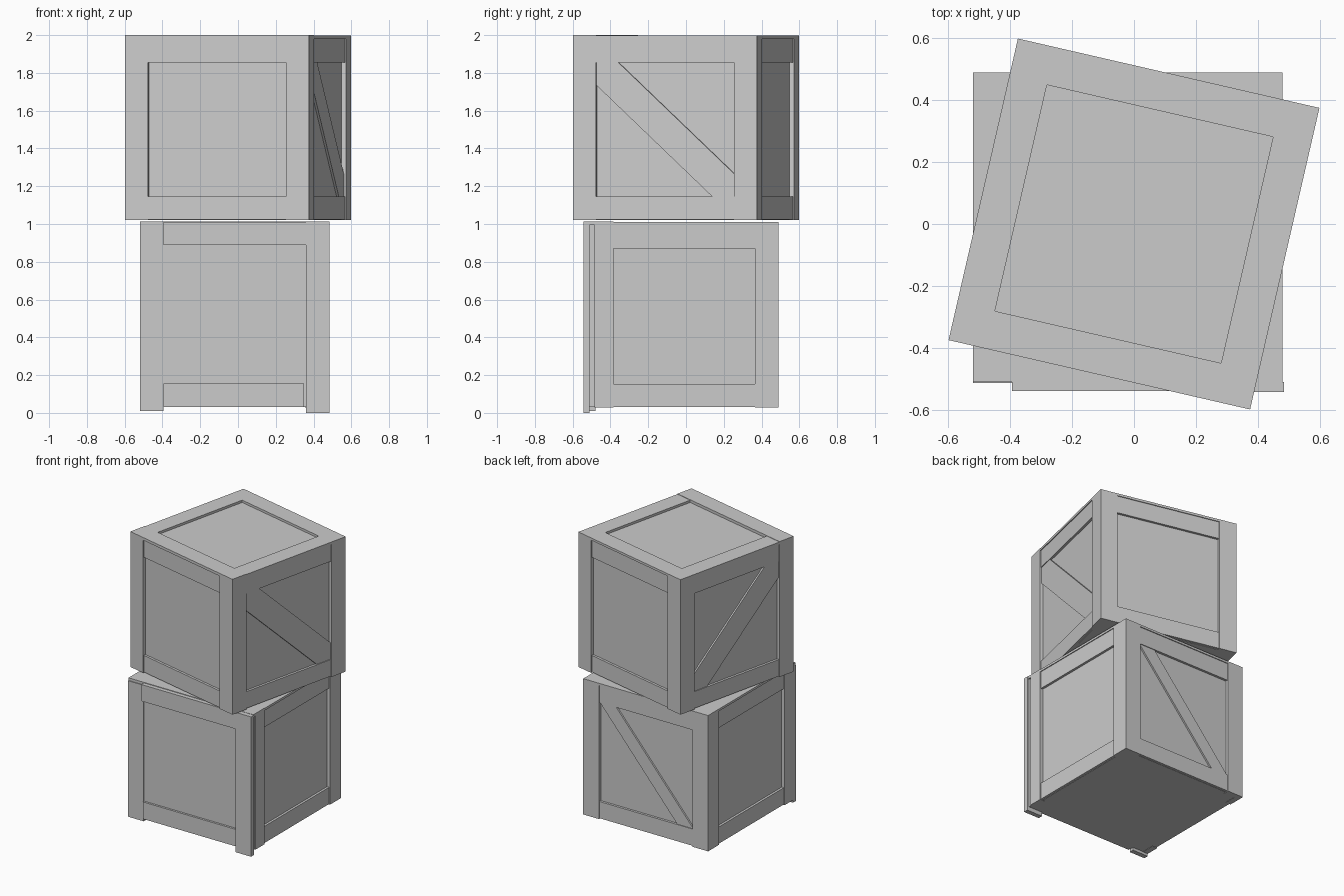
import bpy, bmesh, math
from mathutils import Matrix, Vector

if "Cube" in bpy.data.objects:
    bpy.data.objects.remove(bpy.data.objects["Cube"])

CORE, W = 0.477, 0.125          # panel distance from centre, board width
IN = 0.5 - W                    # half-size of the framed opening


def prism(name, pts, lo, hi, place):
    """Extrude a polygon along its normal from lo to hi, then place it."""
    bm = bmesh.new()
    face = bm.faces.new([bm.verts.new((u, v, lo)) for u, v in pts])
    new = bmesh.ops.extrude_face_region(bm, geom=[face])["geom"]
    bmesh.ops.translate(bm, vec=(0, 0, hi - lo),
                        verts=[g for g in new if isinstance(g, bmesh.types.BMVert)])
    bmesh.ops.recalc_face_normals(bm, faces=bm.faces)
    mesh = bpy.data.meshes.new(name)
    bm.to_mesh(mesh)
    bm.free()
    ob = bpy.data.objects.new(name, mesh)
    ob.matrix_world = place
    bpy.context.collection.objects.link(ob)


def rect(u0, u1, v0, v1):
    return [(u0, v0), (u1, v0), (u1, v1), (u0, v1)]


def side(place, k):
    """Side k (0 front, 1 right, 2 back, 3 left): u across, v up, extrude outward."""
    return (place @ Matrix.Rotation(k * math.pi / 2, 4, 'Z')
            @ Matrix.Rotation(math.pi / 2, 4, 'X'))


def frame(name, m, z0, z1, half):
    # two proud uprights and two slightly thinner rails
    for s in (-1, 1):
        a, b = sorted((s * IN, s * half))
        prism(name + "_upright", rect(a, b, z0, z1), 0.46, 0.5, m)
    for a, b in ((z0 + 0.004, z0 + W), (z1 - W, z1)):
        prism(name + "_rail", rect(-IN, IN, a, b), 0.46, 0.494, m)


def brace(name, m, z0, z1, d, flip=1, clipped=True):
    # diagonal board inside the frame opening, top -u to bottom +u
    t, b, a = z1 - W, z0 + W, IN
    if clipped:
        pts = [(-a, t), (-a + d, t), (a, b + d), (a, b), (a - d, b), (-a, t - d)]
    else:
        pts = [(-a, t), (-a + d, t), (a, b), (a - d, b)]
    prism(name, [(u * flip, v) for u, v in pts], 0.46, 0.489, m)


def lid(name, m, z0, z1):
    # four boards around a sunken panel; the front board is a little proud
    prism(name + "_front_board", rect(-0.5, 0.5, -0.5, -IN), z0, z1, m)
    prism(name + "_back_board", rect(-0.5, 0.5, IN, 0.5), z0, z1 - 0.003, m)
    for s in (-1, 1):
        a, b = sorted((s * IN, s * 0.5))
        prism(name + "_side_board", rect(a, b, -IN, IN), z0, z1 - 0.003, m)


# Upper crate, turned on its axis
up = Matrix.Rotation(math.radians(-12.95), 4, 'Z')
prism("upper_core", rect(-CORE, CORE, -CORE, CORE), 1.022, 1.976, up)
for k, n in enumerate(("front", "right", "back", "left")):
    frame("upper_" + n, side(up, k), 1.02, 1.98, 0.475 if k % 2 else 0.5)
lid("upper_lid", up, 1.98, 2.0)
brace("upper_right_brace", side(up, 1), 1.02, 1.98, 0.12)
brace("upper_left_brace", side(up, 3), 1.02, 1.98, 0.12, flip=-1)

# Lower crate, square to the axes
low = Matrix.Translation(Vector((-0.02, -0.01, 0)))
prism("lower_core", rect(-CORE, CORE, -CORE, CORE), 0.03, 0.99, low)
for k, n in ((1, "right"), (2, "back"), (3, "left")):
    frame("lower_" + n, side(low, k), 0.028, 0.995, 0.475 if k % 2 else 0.5)
lid("lower_lid", low, 0.995, 1.014)
brace("lower_back_brace", side(low, 2), 0.028, 0.995, 0.13, clipped=False)

# Loose boards on the front of the lower crate
front = side(low, 0)
for n, r, out in (
        ("panel", rect(-0.49, 0.49, 0.03, 0.994), 0.5),
        ("left_upright", rect(-0.5, -IN, 0.01, 0.994), 0.504),
        ("right_upright", rect(0.38, 0.505, 0.0, 1.012), 0.533),
        ("top_rail", rect(-IN, 0.38, 0.89, 1.01), 0.53),
        ("bottom_rail", rect(-IN, 0.37, 0.032, 0.155), 0.515)):
    base = 0.5 if n in ("right_upright", "top_rail") else 0.47
    prism("lower_front_" + n, r, base, out, front)
